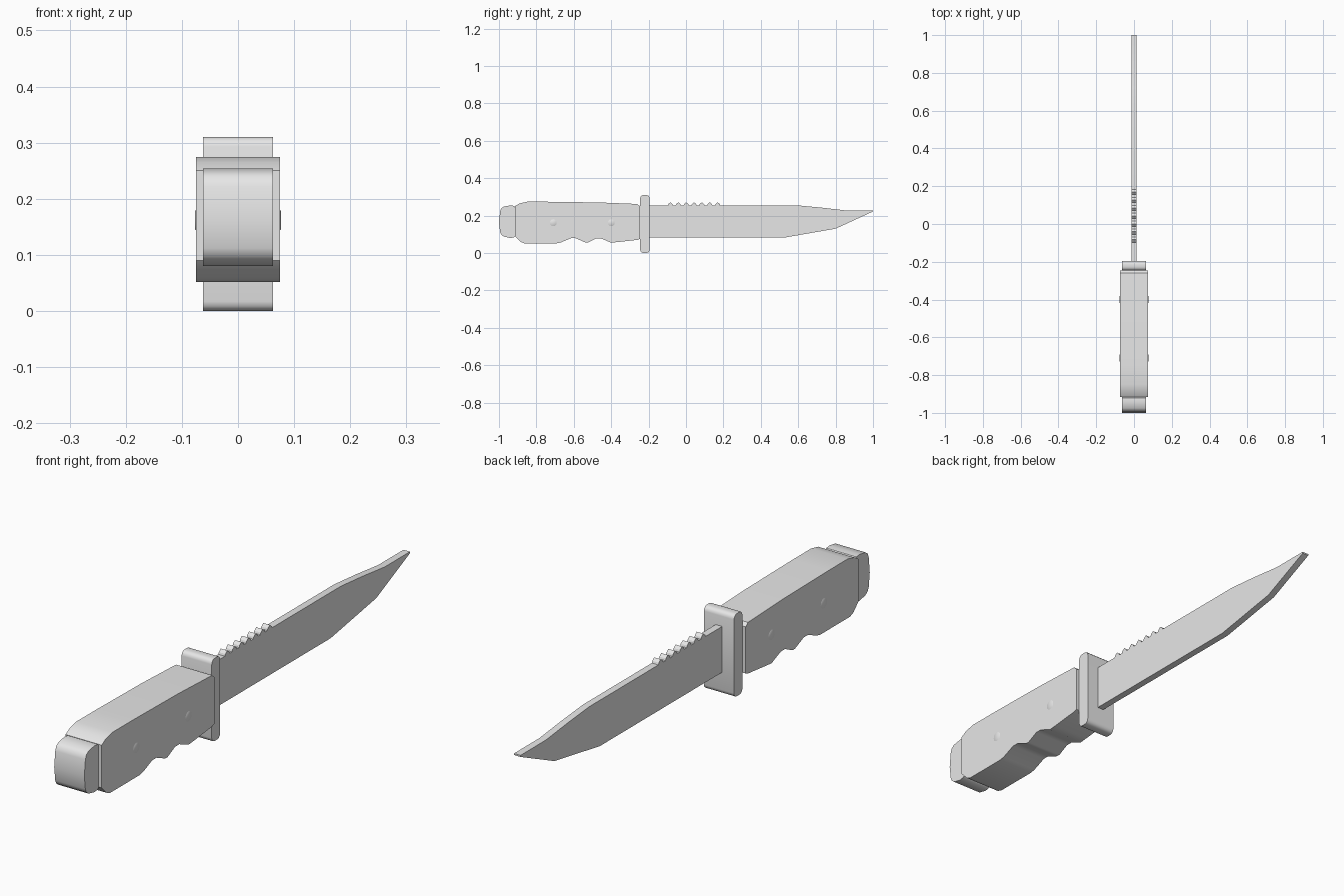
import bpy
import bmesh
import math
from mathutils import Matrix

cube = bpy.data.objects.get("Cube")
if cube:
    bpy.data.objects.remove(cube, do_unlink=True)

grey = bpy.data.materials.new("light grey")
grey.use_nodes = True
colour = (0.8, 0.8, 0.8, 1)
grey.diffuse_color = colour
grey.node_tree.nodes["Principled BSDF"].inputs["Base Color"].default_value = colour


def finish(name, bm, angle=40):
    """Turn a bmesh into a shaded, coloured object."""
    bmesh.ops.recalc_face_normals(bm, faces=bm.faces)
    mesh = bpy.data.meshes.new(name)
    bm.to_mesh(mesh)
    bm.free()
    mesh.materials.append(grey)
    obj = bpy.data.objects.new(name, mesh)
    bpy.context.collection.objects.link(obj)
    bpy.ops.object.select_all(action='DESELECT')
    obj.select_set(True)
    bpy.context.view_layer.objects.active = obj
    bpy.ops.object.shade_smooth_by_angle(angle=math.radians(angle))
    return obj


def slab(name, profile, half_width, angle=40):
    """Extrude a side profile of (y, z) points across the width."""
    bm = bmesh.new()
    face = bm.faces.new([bm.verts.new((-half_width, y, z)) for y, z in profile])
    extruded = bmesh.ops.extrude_face_region(bm, geom=[face])["geom"]
    verts = [v for v in extruded if isinstance(v, bmesh.types.BMVert)]
    bmesh.ops.translate(bm, verts=verts, vec=(2 * half_width, 0, 0))
    return finish(name, bm, angle)


# Blade: flat plate with a clipped point and sawteeth along the spine
spine = 0.255
blade = [(-0.22, 0.083), (0.53, 0.083), (0.80, 0.13), (1, 0.222), (1, 0.228),
         (0.85, 0.228), (0.72, 0.243), (0.59, spine)]
for i in reversed(range(7)):
    y = -0.083 + i * 0.042
    blade += [(y + 0.014, spine), (y + 0.011, 0.262), (y, 0.271),
              (y - 0.011, 0.262), (y - 0.014, spine)]
blade.append((-0.22, spine))
slab("blade", blade, 0.0135, 20)

# Guard: upright bar with rounded ends
guard = []
for cy, cz, start in [(-0.212, 0.293, 0), (-0.228, 0.293, 90),
                      (-0.228, 0.017, 180), (-0.212, 0.017, 270)]:
    for step in range(4):
        a = math.radians(start + step * 30)
        guard.append((cy + 0.017 * math.cos(a), cz + 0.017 * math.sin(a)))
slab("guard", guard, 0.0625)

# Handle: finger grooves below, gently sloping back above
handle = [(-0.915, 0.25), (-0.89, 0.265), (-0.85, 0.274), (-0.74, 0.274),
          (-0.46, 0.27), (-0.26, 0.262), (-0.247, 0.25),
          (-0.247, 0.075), (-0.26, 0.07), (-0.37, 0.058), (-0.40, 0.055),
          (-0.455, 0.078), (-0.48, 0.078), (-0.525, 0.056), (-0.54, 0.057),
          (-0.59, 0.079), (-0.615, 0.079), (-0.67, 0.056), (-0.69, 0.052),
          (-0.865, 0.052), (-0.885, 0.06), (-0.915, 0.09)]
slab("handle", handle, 0.075)

# Pommel: rounded end cap
pommel = [(-0.91, 0.24), (-0.92, 0.252), (-0.94, 0.254), (-0.975, 0.248),
          (-0.988, 0.238), (-0.994, 0.222), (-1, 0.163), (-0.994, 0.112),
          (-0.988, 0.098), (-0.975, 0.088), (-0.94, 0.08), (-0.92, 0.083),
          (-0.91, 0.093)]
slab("pommel", pommel, 0.0625)

# Rivets: shallow domes on both sides of the handle
for y, place in [(-0.40, "front"), (-0.71, "rear")]:
    for side, label in [(1, "left"), (-1, "right")]:
        bm = bmesh.new()
        turn = Matrix.Rotation(side * math.pi / 2, 4, 'Y')
        bmesh.ops.create_cone(bm, cap_ends=True, segments=20, radius1=0.023,
                              radius2=0.016, depth=0.004,
                              matrix=Matrix.Translation((side * 0.0745, y, 0.162)) @ turn)
        finish(f"{place}_rivet_{label}", bm)
